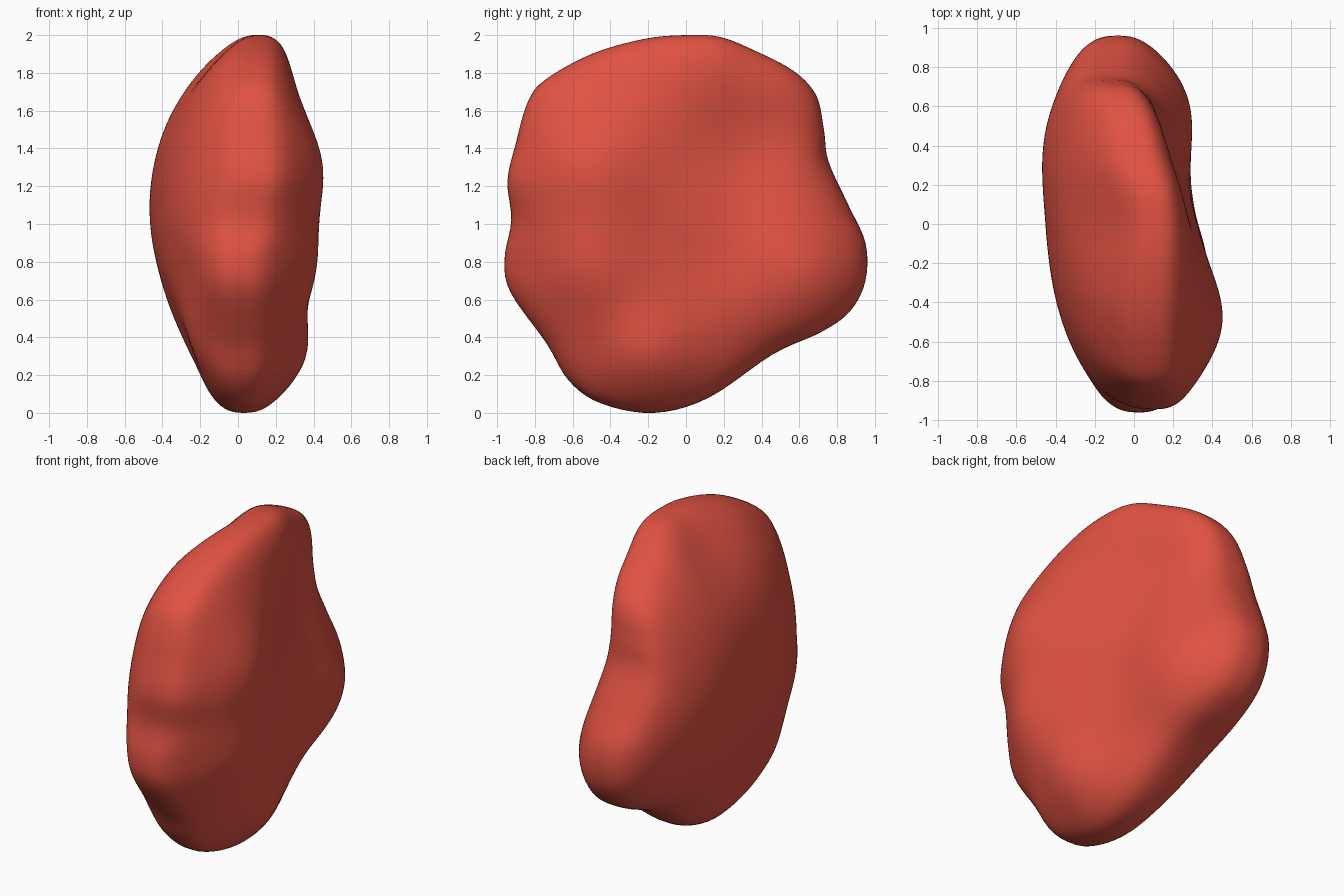
import bpy, bmesh, math
from mathutils import Vector

cube = bpy.data.objects.get("Cube")
if cube:
    bpy.data.objects.remove(cube, do_unlink=True)

# Rim of the lump, going round from the top towards the back (x, y, z)
RIM = [Vector(p) for p in (
    (.11, 0, 2), (.09, .18, 1.99), (.04, .36, 1.92), (-.01, .57, 1.81),
    (-.06, .69, 1.68), (-.1, .73, 1.5), (-.12, .755, 1.33), (-.11, .86, 1.1),
    (-.09, .95, .9), (-.07, .95, .7), (-.05, .87, .54), (-.02, .72, .43),
    (0, .46, .31), (.03, .12, .08), (.03, -.17, 0), (.03, -.45, .05),
    (.03, -.62, .17), (.04, -.74, .37), (.03, -.93, .64), (.03, -.96, .82),
    (.06, -.925, 1.02), (.1, -.945, 1.23), (.1, -.9, 1.43), (.1, -.84, 1.64),
    (.1, -.75, 1.76), (.1, -.5, 1.9), (.11, -.22, 1.98))]

# Swells and hollows on each broad face: (y, z, radius, height)
LEFT_SIDE = ((-.55, 1.3, .36, .15), (-.55, .74, .3, .12), (-.2, .23, .28, .15),
             (.75, .66, .32, .1), (.35, 1.45, .36, -.13), (.2, .85, .26, -.04))
RIGHT_SIDE = ((.45, 1.1, .35, .04), (-.2, .3, .4, -.09), (.2, 1.55, .35, .02),
              (-.7, .7, .25, -.04), (-.65, .35, .2, .04), (0, 2, .3, -.13))
CENTRE = Vector((0, 0, 1))
STEPS, BANDS, BLUR = 5, 72, 12


def smooth_loop(points, steps):
    """Closed curve running through all the points."""
    out, n = [], len(points)
    for i in range(n):
        a, b, c, d = (points[(i + k) % n] for k in (-1, 0, 1, 2))
        for s in range(steps):
            t = s / steps
            out.append(b + .5 * t * (c - a + t * (2 * a - 5 * b + 4 * c - d
                                                  + t * (3 * (b - c) + d - a))))
    return out


def blurred(points, reach):
    """The same loop with its small notches averaged away."""
    n, span = len(points), range(-reach, reach + 1)
    return [sum((points[(i + k) % n] for k in span), Vector()) / len(span)
            for i in range(n)]


def thickness(base, bumps, y, z):
    return base + sum(h * math.exp(-((y - by) ** 2 + (z - bz) ** 2) / r ** 2)
                      for by, bz, r, h in bumps)


def surface_point(edge, soft, angle):
    """Point between the left pole (angle 0) and the right pole (angle pi)."""
    r, c = math.sin(angle), math.cos(angle)
    rim = soft.lerp(edge, r ** 5)
    p = CENTRE + (rim - CENTRE) * r
    side = (.34, LEFT_SIDE) if c > 0 else (.445, RIGHT_SIDE)
    fullness = math.copysign(abs(c) ** .77, c)
    p.x = rim.x * r * r + fullness * thickness(*side, p.y, p.z)
    return p


# Skin: rings from one broad face over the rim to the other
loop = smooth_loop(RIM, STEPS)
soft_loop = blurred(loop, BLUR)
bm = bmesh.new()
poles = [bm.verts.new(surface_point(CENTRE, CENTRE, a)) for a in (0, math.pi)]
rings = [[bm.verts.new(surface_point(e, s, math.pi * k / BANDS))
          for e, s in zip(loop, soft_loop)] for k in range(1, BANDS)]
n = len(loop)
for i in range(n):
    j = (i + 1) % n
    bm.faces.new((poles[0], rings[0][i], rings[0][j]))
    bm.faces.new((poles[1], rings[-1][j], rings[-1][i]))
    for a, b in zip(rings, rings[1:]):
        bm.faces.new((a[i], b[i], b[j], a[j]))

bmesh.ops.recalc_face_normals(bm, faces=bm.faces)
for f in bm.faces:
    f.smooth = True
mesh = bpy.data.meshes.new("lump")
bm.to_mesh(mesh)
bm.free()
lump = bpy.data.objects.new("lump", mesh)
bpy.context.collection.objects.link(lump)

# Colour
red = bpy.data.materials.new("warm red")
red.use_nodes = True
red.diffuse_color = (.75, .085, .055, 1)
shader = next(x for x in red.node_tree.nodes if x.type == "BSDF_PRINCIPLED")
shader.inputs["Base Color"].default_value = red.diffuse_color
mesh.materials.append(red)
